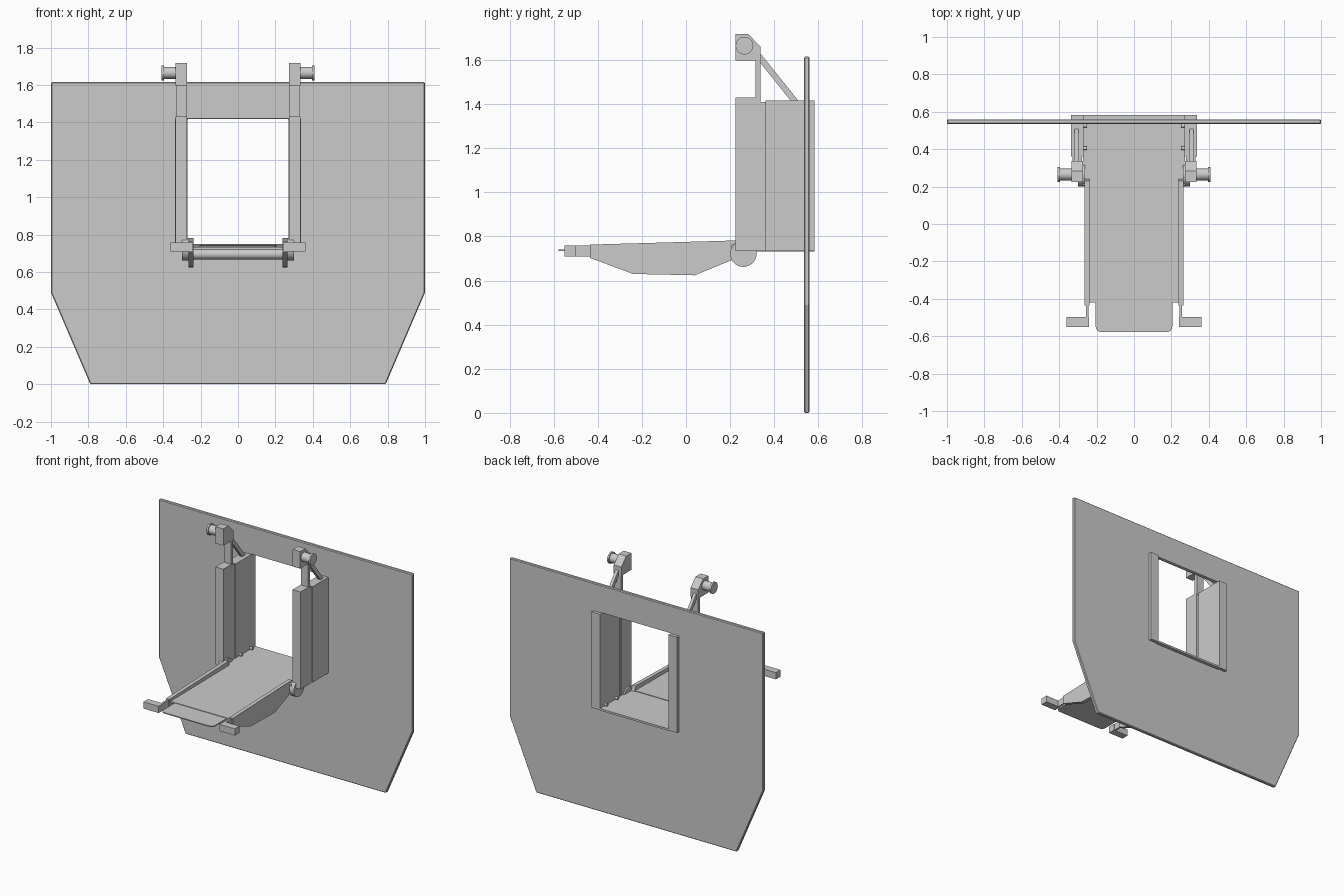
import bpy, bmesh, math
from mathutils import Matrix, Vector

if "Cube" in bpy.data.objects:
    bpy.data.objects.remove(bpy.data.objects["Cube"])


def finish(name, bm, smooth=False):
    bmesh.ops.recalc_face_normals(bm, faces=bm.faces[:])
    me = bpy.data.meshes.new(name)
    bm.to_mesh(me)
    bm.free()
    ob = bpy.data.objects.new(name, me)
    bpy.context.scene.collection.objects.link(ob)
    if smooth:
        bpy.ops.object.select_all(action='DESELECT')
        bpy.context.view_layer.objects.active = ob
        ob.select_set(True)
        bpy.ops.object.shade_smooth_by_angle(angle=math.radians(35))
    return ob


def extrude(name, loops, depth):
    """Fill closed 3D loops (outer first, then holes) and extrude by depth."""
    bm = bmesh.new()
    edges = []
    for loop in loops:
        vs = [bm.verts.new(p) for p in loop]
        if len(loops) == 1:
            bm.faces.new(vs)
        else:
            edges += [bm.edges.new((vs[i - 1], vs[i])) for i in range(len(vs))]
    if edges:
        bmesh.ops.triangle_fill(bm, use_beauty=True, edges=edges)
    r = bmesh.ops.extrude_face_region(bm, geom=bm.faces[:], use_keep_orig=True)
    bmesh.ops.translate(bm, vec=Vector(depth),
                        verts=[g for g in r['geom'] if isinstance(g, bmesh.types.BMVert)])
    return finish(name, bm)


def side_profile(name, pts, x0, x1):
    return extrude(name, [[(x0, y, z) for y, z in pts]], (x1 - x0, 0, 0))


def box(name, x, y, z):
    return side_profile(name, [(y[0], z[0]), (y[1], z[0]), (y[1], z[1]), (y[0], z[1])], *x)


def rod(name, x0, x1, y, z, r):
    bm = bmesh.new()
    m = Matrix.Translation(((x0 + x1) / 2, y, z)) @ Matrix.Rotation(math.pi / 2, 4, 'Y')
    bmesh.ops.create_cone(bm, cap_ends=True, segments=32, radius1=r, radius2=r,
                          depth=abs(x1 - x0), matrix=m)
    return finish(name, bm, True)


# Large wall plate with window opening
outer = [(-0.79, 0), (0.79, 0), (1, 0.49), (1, 1.615), (-1, 1.615), (-1, 0.49)]
hole = [(-0.272, 0.735), (0.272, 0.735), (0.272, 1.418), (-0.272, 1.418)]
plate = extrude("wall_plate", [[(x, 0.535, z) for x, z in loop] for loop in (outer, hole)],
                (0, 0.025, 0))
bev = plate.modifiers.new("edge", 'BEVEL')
bev.width = 0.005
bev.segments = 1
bev.limit_method = 'ANGLE'

# Tray floor, threshold through the window, and rounded front flap
side_profile("tray_floor", [(-0.42, 0.733), (0.235, 0.738), (0.235, 0.75), (-0.42, 0.745)],
             -0.24, 0.24)
box("threshold", (-0.272, 0.272), (0.23, 0.582), (0.732, 0.746))
flap = [(-0.205, -0.41)]
for cx, a0 in ((-0.175, 180), (0.175, 270)):
    for i in range(5):
        a = math.radians(a0 + i * 22.5)
        flap.append((cx + 0.03 * math.cos(a), -0.548 + 0.03 * math.sin(a)))
flap.append((0.205, -0.41))
extrude("front_flap", [[(x, y, 0.734) for x, y in flap]], (0, 0, 0.007))

# Hinge shaft under the tray
rod("hinge_shaft", -0.27, 0.27, 0.26, 0.695, 0.027)

for s, side in ((-1, "left"), (1, "right")):
    def xs(a, b):
        return (s * a, s * b)

    # Tray side cheek
    side_profile(side + "_tray_side",
                 [(-0.435, 0.763), (0.23, 0.782), (0.25, 0.71), (0.04, 0.624),
                  (-0.24, 0.63), (-0.435, 0.703)], *xs(0.237, 0.264))
    # Handle: arm and outward grip
    box(side + "_handle_arm", xs(0.243, 0.256), (-0.5, -0.43), (0.71, 0.758))
    box(side + "_handle_grip", xs(0.24, 0.36), (-0.55, -0.498), (0.71, 0.758))
    # Hinge disc
    rod(side + "_hinge_disc", s * 0.262, s * 0.3, 0.26, 0.722, 0.06)
    # Front column with mast strip above
    box(side + "_column", xs(0.272, 0.335), (0.225, 0.338), (0.735, 1.43))
    box(side + "_mast", xs(0.275, 0.332), (0.315, 0.338), (1.42, 1.62))
    # Recessed hinge strip and window jamb
    box(side + "_hinge_strip", xs(0.277, 0.33), (0.33, 0.365), (0.735, 1.41))
    box(side + "_jamb", xs(0.27, 0.337), (0.36, 0.582), (0.735, 1.417))
    # Head block with chamfered back corner
    side_profile(side + "_head",
                 [(0.225, 1.597), (0.338, 1.597), (0.338, 1.66), (0.283, 1.717), (0.225, 1.717)],
                 *xs(0.273, 0.333))
    # Flanged roller pin
    rod(side + "_pin", s * 0.32, s * 0.4, 0.265, 1.665, 0.032)
    rod(side + "_pin_flange", s * 0.396, s * 0.408, 0.265, 1.665, 0.04)
    # Diagonal brace
    side_profile(side + "_brace",
                 [(0.335, 1.59), (0.475, 1.415), (0.51, 1.415), (0.335, 1.633)],
                 *xs(0.297, 0.318))
    # Small inner catches
    for i, y in enumerate((0.215, 0.405, 0.525)):
        rod(f"{side}_catch_{i + 1}", s * 0.252, s * 0.275, y, 0.755, 0.01)
